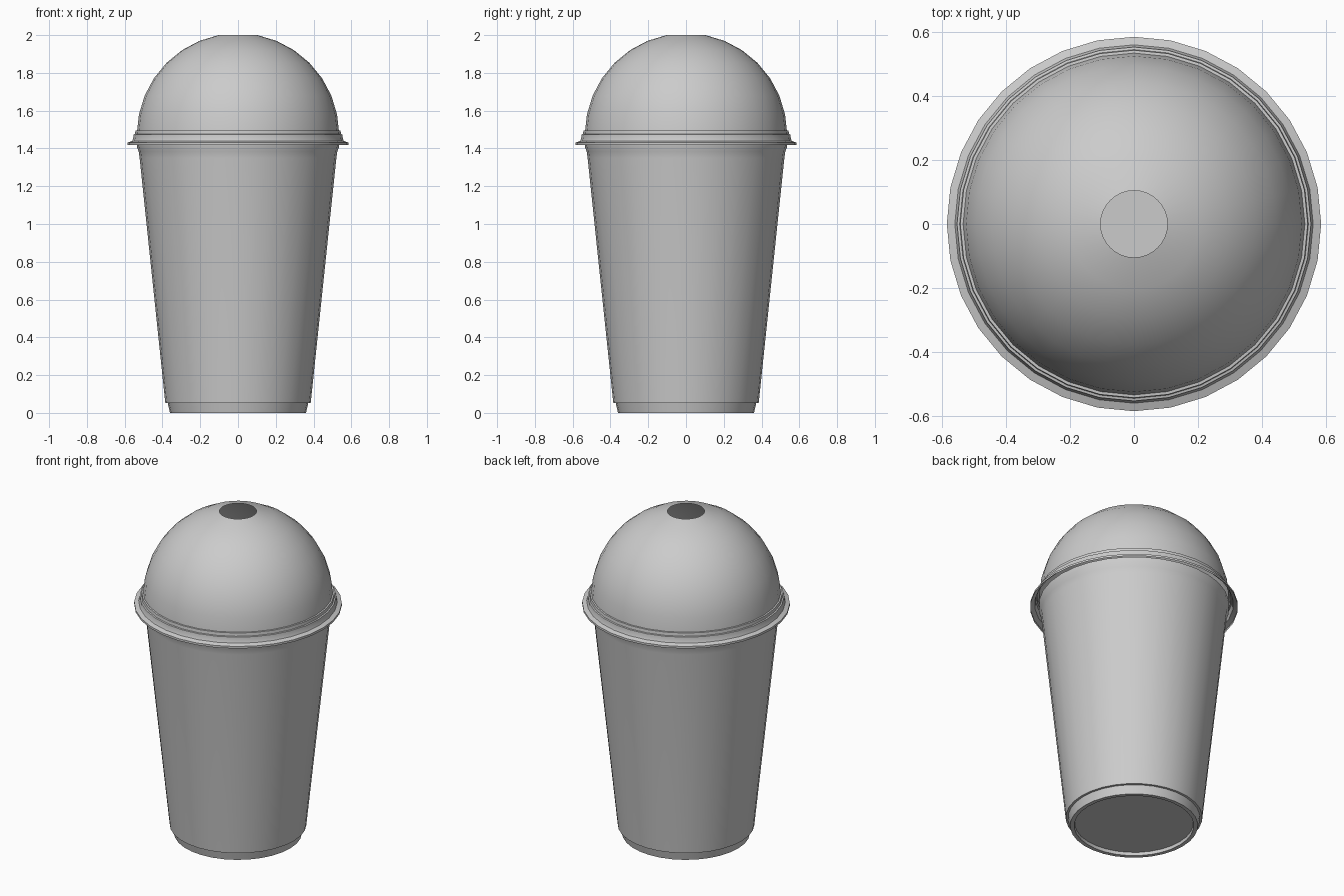
import bpy, bmesh, math

if "Cube" in bpy.data.objects:
    bpy.data.objects.remove(bpy.data.objects["Cube"])

SIDES = 32


def lathe(name, profile):
    """Revolve an (r, z) profile around z; a radius of 0 closes to a point."""
    bm = bmesh.new()
    rings = []
    for r, z in profile:
        if r == 0:
            rings.append([bm.verts.new((0, 0, z))] * SIDES)
        else:
            angles = [2 * math.pi * i / SIDES for i in range(SIDES)]
            rings.append([bm.verts.new((r * math.cos(a), r * math.sin(a), z)) for a in angles])
    for lo, hi in zip(rings, rings[1:]):
        for i in range(SIDES):
            j = (i + 1) % SIDES
            corners = list(dict.fromkeys((lo[i], lo[j], hi[j], hi[i])))
            bm.faces.new(corners)
    mesh = bpy.data.meshes.new(name)
    bm.to_mesh(mesh)
    bm.free()
    obj = bpy.data.objects.new(name, mesh)
    bpy.context.collection.objects.link(obj)
    bpy.ops.object.select_all(action='DESELECT')
    obj.select_set(True)
    bpy.context.view_layer.objects.active = obj
    bpy.ops.object.shade_smooth_by_angle(angle=math.radians(30))
    return obj


# Tapered cup wall: foot ring, stacking step, flare and rim under the lid
lathe("cup_wall", [
    (0.335, 0.02), (0.337, 0.0), (0.36, 0.0), (0.372, 0.052), (0.385, 0.053),
    (0.521, 1.35), (0.526, 1.385), (0.536, 1.41), (0.536, 1.44),
])

# Slightly recessed floor, facing up into the cup
lathe("cup_floor", [(0.335, 0.02), (0, 0.02)])

# Lid: flange, stepped skirt, then a dome with a round straw hole
R, CENTRE = 0.535, 1.475
dome = []
for k in range(7):
    a = math.radians(11.25 * (k + 1))
    dome.append((R * math.cos(a), CENTRE + R * math.sin(a)))
lathe("dome_lid", [
    (0.585, 1.418), (0.585, 1.431), (0.56, 1.44), (0.555, 1.453),
    (0.553, 1.474), (0.545, 1.476), (0.543, 1.495), (0.534, 1.496),
] + dome)
